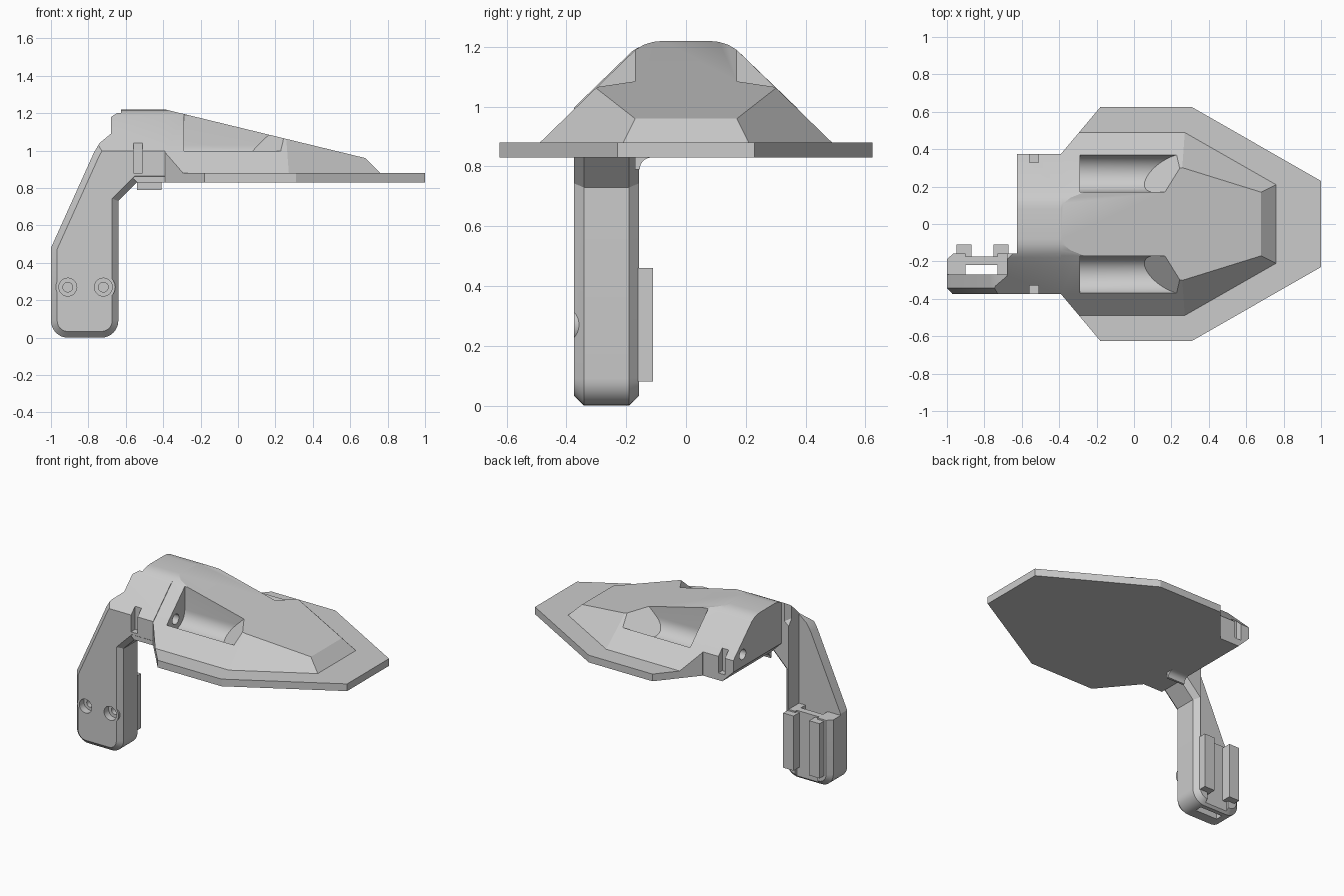
import bpy, bmesh, math
from mathutils import Vector

default = bpy.data.objects.get("Cube")
if default:
    bpy.data.objects.remove(default)


def prism(pts, axis, a, b):
    """Extrude a 2D outline along an axis between a and b."""
    bm = bmesh.new()
    place = {"x": lambda p, t: (t, p[0], p[1]),
             "y": lambda p, t: (p[0], t, p[1]),
             "z": lambda p, t: (p[0], p[1], t)}[axis]
    ends = [[bm.verts.new(place(p, t)) for p in pts] for t in (a, b)]
    for ring in ends:
        bm.faces.new(ring)
    n = len(pts)
    for i in range(n):
        j = (i + 1) % n
        bm.faces.new((ends[0][i], ends[0][j], ends[1][j], ends[1][i]))
    bmesh.ops.recalc_face_normals(bm, faces=bm.faces[:])
    return bm


def box(x0, x1, y0, y1, z0, z1):
    return prism([(x0, y0), (x1, y0), (x1, y1), (x0, y1)], "z", z0, z1)


def arc(cx, cy, r, start, sweep, n):
    return [(cx + r * math.cos(start + sweep * i / n),
             cy + r * math.sin(start + sweep * i / n)) for i in range(n + 1)]


def disc(cx, cy, r, axis, a, b):
    return prism(arc(cx, cy, r, 0, math.tau, 32)[:-1], axis, a, b)


def slice_off(bm, point, normal):
    """Remove everything on the normal's side of a plane and cap it."""
    bmesh.ops.bisect_plane(bm, geom=bm.verts[:] + bm.edges[:] + bm.faces[:],
                           plane_co=point, plane_no=normal, clear_outer=True)
    rim = [e for e in bm.edges if e.is_boundary]
    if rim:
        bmesh.ops.edgeloop_fill(bm, edges=rim)
    bmesh.ops.recalc_face_normals(bm, faces=bm.faces[:])


def finish(bm, name):
    mesh = bpy.data.meshes.new(name)
    bm.to_mesh(mesh)
    bm.free()
    obj = bpy.data.objects.new(name, mesh)
    bpy.context.collection.objects.link(obj)
    return obj


def carve(obj, cutters):
    bpy.context.view_layer.objects.active = obj
    for bm in cutters:
        tool = finish(bm, "cutter")
        tool.hide_render = True
        mod = obj.modifiers.new("cut", "BOOLEAN")
        mod.operation, mod.solver, mod.object = "DIFFERENCE", "EXACT", tool
        bpy.ops.object.modifier_apply(modifier=mod.name)
        bpy.data.objects.remove(tool)


def mirrored(half):
    return half + [(-u, v) for u, v in reversed(half)]


# Base plate
half_plate = [(-0.39, 0.375), (-0.18, 0.625), (0.31, 0.625), (1, 0.23)]
outline = half_plate + [(x, -y) for x, y in reversed(half_plate)]
finish(prism(outline, "z", 0.83, 0.88), "base_plate")

# Faceted shell: a rounded ridge trimmed by sloping planes
crown = [(0.17, 1.19), (0.14, 1.208), (0.11, 1.217), (0.08, 1.22)]
shell_bm = prism(mirrored([(0.52, 0.85)] + crown), "x", -0.39, 0.9)
slice_off(shell_bm, (-0.39, 0, 1.22), (0.26, 0, 1.07))
slice_off(shell_bm, (0.68, 0, 0.96), (1, 0, 1))
for s in (1, -1):
    low_back, low_front = Vector((0.27, 0.49 * s, 0.88)), Vector((0.76, 0.21 * s, 0.88))
    top_front = Vector((0.68, 0.17 * s, 0.96))
    normal = (top_front - low_back).cross(low_front - low_back) * s
    slice_off(shell_bm, low_back, normal)
    slice_off(shell_bm, (-0.39, 0.375 * s, 0.9), (-0.25, 0.21 * s, 0))
shell = finish(shell_bm, "shell")


def pocket(s):
    """Round-bottomed channel with a slanted front end."""
    r, cy = 0.1025, 0.2725
    half_pipe = arc(cy, 1.03, r, math.pi, math.pi, 20)
    pts = half_pipe + [(cy + r, 1.4), (cy - r, 1.4)]
    bm = prism([(s * y, z) for y, z in pts], "x", -0.29, 0.6)
    slice_off(bm, (0.16, 0.17 * s, 1.08), (0.62, -0.48 * s, -0.64))
    return bm


def cable_hole(s):
    return disc(0.27 * s, 1.0, 0.035, "x", -0.7, -0.25)


carve(shell, [f(s) for f in (pocket, cable_hole) for s in (1, -1)])

# Hinge housing behind the shell, chamfered under its end
hinge_bm = prism(mirrored([(0.373, 0.83), (0.373, 0.995)] + crown), "x", -0.625, -0.39)
slice_off(hinge_bm, (-0.54, 0, 0.83), (-1, 0, -1))
hinge = finish(hinge_bm, "hinge_housing")


def side_slot(s):
    y0, y1 = sorted((0.33 * s, 0.45 * s))
    return box(-0.56, -0.51, y0, y1, 0.88, 1.045)


carve(hinge, [f(s) for f in (cable_hole, side_slot) for s in (1, -1)])

# Side arm with rounded foot and chamfered rims
quarter = math.pi / 2
arm_pts = (arc(-0.91, 0.09, 0.09, math.pi, quarter, 8)
           + arc(-0.73, 0.09, 0.09, -quarter, quarter, 8)
           + [(-0.64, 0.73), (-0.54, 0.83), (-0.3, 0.83), (-0.3, 1.3), (-0.68, 1.3),
              (-0.68, 1.09), (-0.74, 1.04), (-0.77, 0.99), (-1, 0.48)])
arm_bm = prism(arm_pts, "y", -0.375, -0.157)
rims = [e for e in arm_bm.edges if abs(e.verts[0].co.y - e.verts[1].co.y) < 0.001]
bmesh.ops.bevel(arm_bm, geom=rims, offset=0.033, segments=1, affect="EDGES")
slice_off(arm_bm, (-0.39, 0, 1), (1, 0, 0))
slice_off(arm_bm, (0, -0.375, 0.997), (0, -0.97, 1))
slice_off(arm_bm, (0, -0.17, 1.192), (0, -0.6, 1))
arm = finish(arm_bm, "side_arm")

# Thin upper panel, through slot and clearances in the arm
bolt_x = (-0.91, -0.72)
carve(arm, [box(-1.1, -0.68, -0.27, 0, 0.47, 1.4),
            box(-0.9, -0.73, -0.27, -0.22, -0.1, 0.6),
            box(-0.9, -0.73, -0.175, 0, -0.1, 0.6),
            side_slot(-1)]
      + [disc(x, 0.27, 0.048, "y", -0.5, -0.325) for x in bolt_x]
      + [disc(x, 0.27, 0.026, "y", -0.5, -0.28) for x in bolt_x])

# Raised rings round the bolt holes
bosses = []
for x in bolt_x:
    ring = finish(disc(x, 0.27, 0.064, "y", -0.375, -0.325), "bolt_ring")
    carve(ring, [disc(x, 0.27, 0.048, "y", -0.5, -0.2)])
    bosses.append(ring)

# Fillet where the arm meets the housing
fillet = finish(prism(arc(-0.115, 0.79, 0.04, quarter, quarter, 8)
                      + [(-0.17, 0.79), (-0.17, 0.84), (-0.115, 0.84)],
                      "x", -0.54, -0.41), "arm_fillet")

# Clip rails on the back of the arm
for x0, x1 in ((-0.95, -0.87), (-0.75, -0.67)):
    finish(box(x0, x1, -0.2, -0.11, 0.08, 0.46), "clip_rail")

# Smooth only the rounded surfaces
for obj in [shell, hinge, arm, fillet] + bosses:
    bpy.ops.object.select_all(action="DESELECT")
    obj.select_set(True)
    bpy.context.view_layer.objects.active = obj
    bpy.ops.object.shade_smooth_by_angle(angle=math.radians(20))
